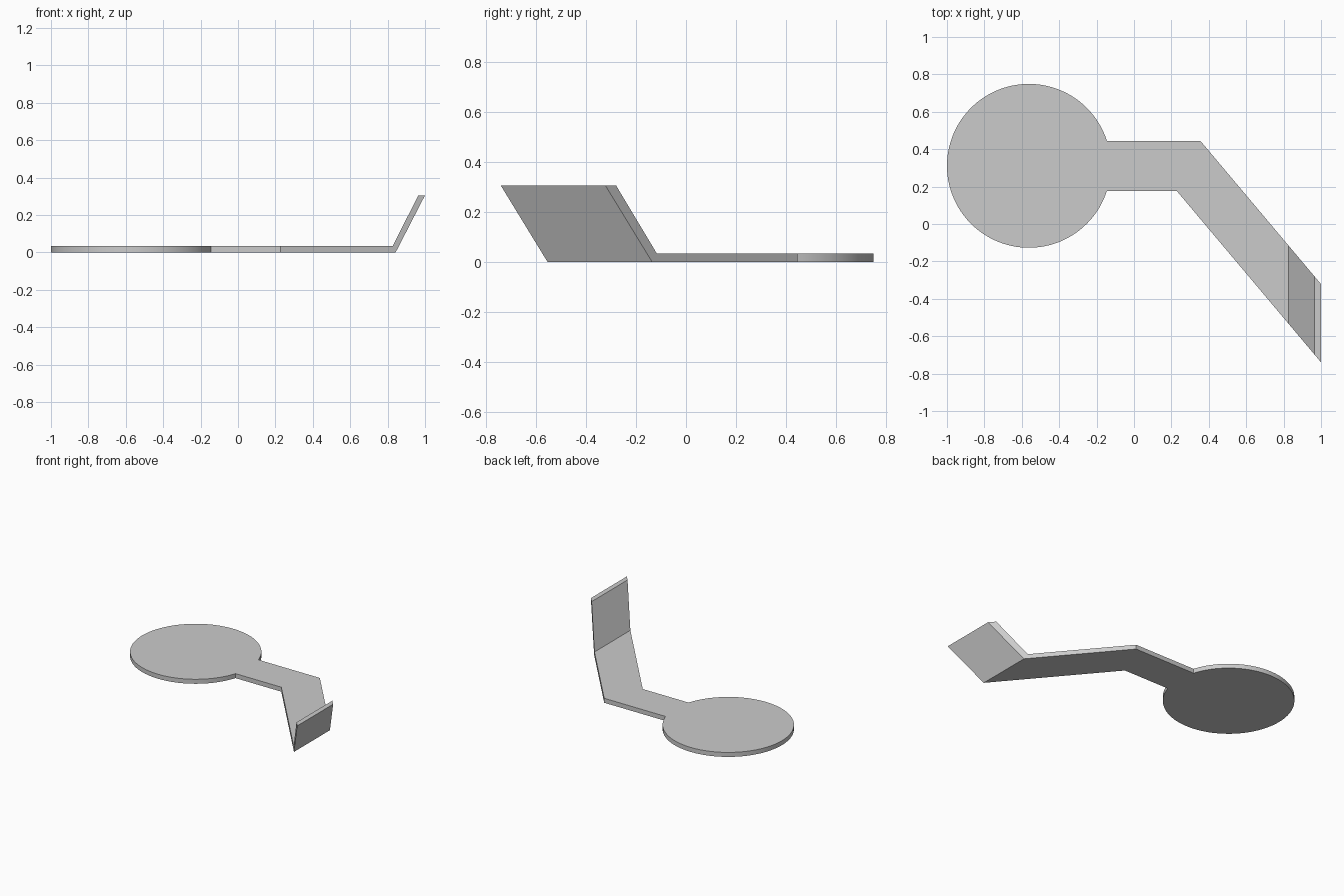
import bpy, bmesh, math

cube = bpy.data.objects.get("Cube")
if cube:
    bpy.data.objects.remove(cube, do_unlink=True)

THICK = 0.033
CENTRE_X, CENTRE_Y, RADIUS = -0.562, 0.311, 0.438
HALF_ARM = 0.1335
BEND_BACK, BEND_FRONT, SLOPE = 0.355, 0.228, -1.188


def back_y(x):
    return CENTRE_Y + HALF_ARM + SLOPE * (x - BEND_BACK)


def front_y(x):
    return CENTRE_Y - HALF_ARM + SLOPE * (x - BEND_FRONT)


def outline(fold_x):
    """Disc rim, then the straight arm, the bend and the fold line."""
    start = math.asin(HALF_ARM / RADIUS)
    steps = 96
    points = []
    for i in range(steps + 1):
        a = start + (2 * math.pi - 2 * start) * i / steps
        points.append((CENTRE_X + RADIUS * math.cos(a), CENTRE_Y + RADIUS * math.sin(a)))
    points += [(BEND_FRONT, CENTRE_Y - HALF_ARM), (fold_x, front_y(fold_x)),
               (fold_x, back_y(fold_x)), (BEND_BACK, CENTRE_Y + HALF_ARM)]
    return points


# Flat plate: disc and bent arm, with a slanted end at the fold
bm = bmesh.new()
lower = [bm.verts.new((x, y, 0)) for x, y in outline(0.843)]
upper = [bm.verts.new((x, y, THICK)) for x, y in outline(0.827)]
bm.faces.new(upper)
bm.faces.new(lower[::-1])
count = len(lower)
fold = None
for i in range(count):
    j = (i + 1) % count
    face = bm.faces.new((lower[i], lower[j], upper[j], upper[i]))
    if i == count - 3:
        fold = face

# Upturned tab: extrude the fold face along the slanting arm edges
extruded = bmesh.ops.extrude_discrete_faces(bm, faces=[fold])["faces"][0]
mid_y = (front_y(0.835) + back_y(0.835)) / 2
for v in extruded.verts:
    edge_y = front_y if v.co.y < mid_y else back_y
    x = 1.0 if v.co.z < THICK / 2 else 0.964
    v.co = (x, edge_y(x), 0.305)

bmesh.ops.recalc_face_normals(bm, faces=bm.faces[:])
mesh = bpy.data.meshes.new("bent_plate")
bm.to_mesh(mesh)
bm.free()
plate = bpy.data.objects.new("bent_plate", mesh)
bpy.context.collection.objects.link(plate)

# Single grey finish
grey = bpy.data.materials.new("light_grey")
grey.use_nodes = True
colour = (0.6, 0.6, 0.6, 1)
grey.diffuse_color = colour
grey.node_tree.nodes["Principled BSDF"].inputs["Base Color"].default_value = colour
mesh.materials.append(grey)

# Smooth rim with sharp folds and edges
bpy.ops.object.select_all(action="DESELECT")
plate.select_set(True)
bpy.context.view_layer.objects.active = plate
bpy.ops.object.shade_smooth_by_angle(angle=math.radians(30))
